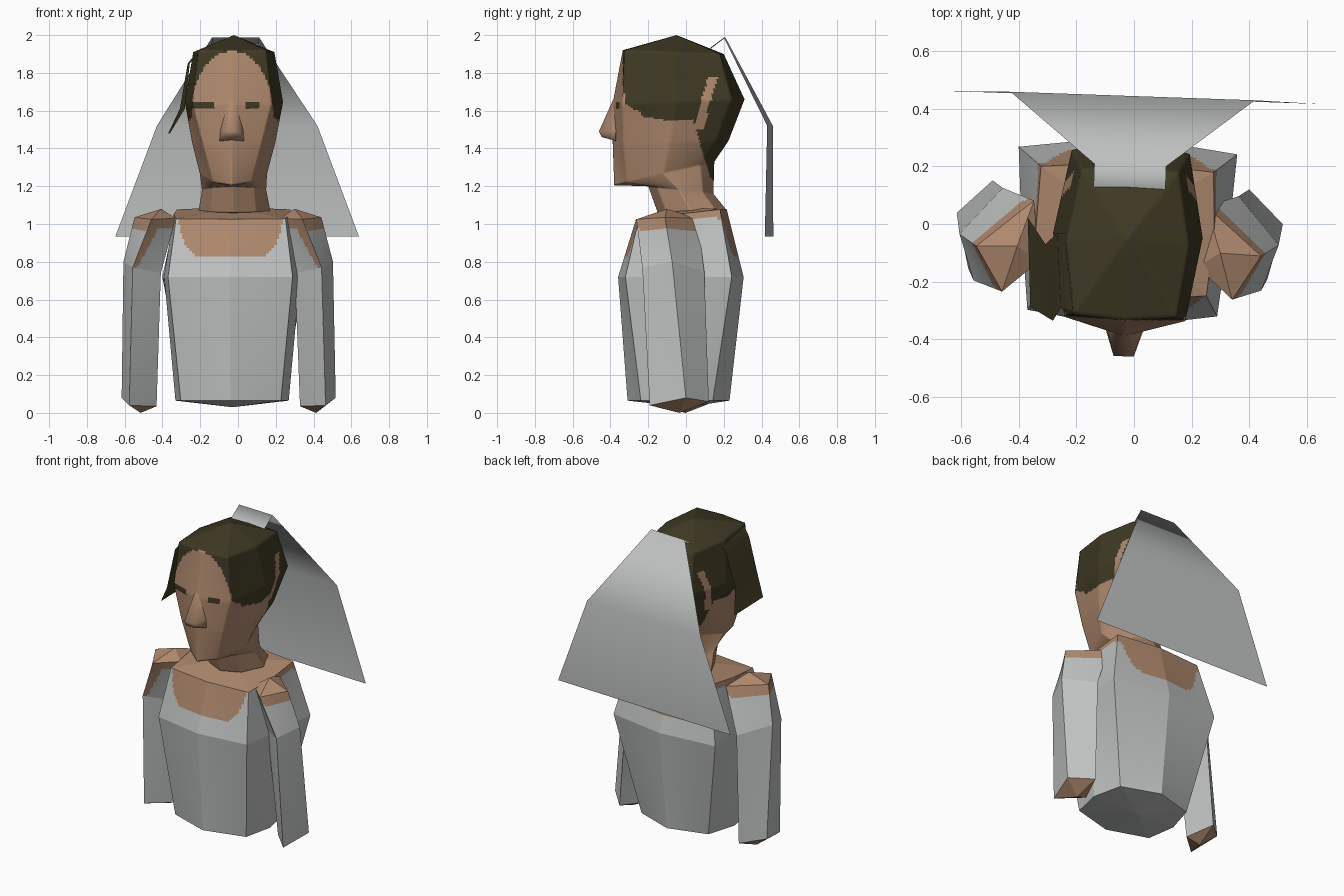
import bpy, bmesh, math
from mathutils import Matrix

if "Cube" in bpy.data.objects:
    bpy.data.objects.remove(bpy.data.objects["Cube"])

# whole bust is turned very slightly and set a little left of centre
PLACE = Matrix.Translation((-0.02, 0, 0)) @ Matrix.Rotation(math.radians(-2), 4, 'Z')


def material(name, rgb):
    m = bpy.data.materials.new(name)
    m.diffuse_color = (*rgb, 1)
    m.use_nodes = True
    m.node_tree.nodes["Principled BSDF"].inputs["Base Color"].default_value = m.diffuse_color
    return m


SKIN = material("skin", (0.43, 0.25, 0.155))
CLOTH = material("grey_cloth", (0.52, 0.535, 0.53))
HAIR = material("dark_hair", (0.05, 0.041, 0.017))


def finish(bm, name, mats, rule=None, smooth=None, cuts=0, closed=True):
    """Recalculate, optionally refine and paint by rule, then link the object."""
    if closed:
        bmesh.ops.recalc_face_normals(bm, faces=bm.faces[:])
    if cuts:
        bmesh.ops.subdivide_edges(bm, edges=bm.edges[:], cuts=cuts, use_grid_fill=True)
    if rule:
        bm.normal_update()
        for f in bm.faces:
            f.material_index = int(rule(f.calc_center_median(), f.normal))
    bm.transform(PLACE)
    me = bpy.data.meshes.new(name)
    bm.to_mesh(me)
    bm.free()
    for m in mats:
        me.materials.append(m)
    ob = bpy.data.objects.new(name, me)
    bpy.context.collection.objects.link(ob)
    if smooth:
        bpy.ops.object.select_all(action='DESELECT')
        bpy.context.view_layer.objects.active = ob
        ob.select_set(True)
        bpy.ops.object.shade_smooth_by_angle(angle=math.radians(smooth))
    return ob


def loft(rings, bottom, top):
    """Skin rings of points, closed with a low point at each end."""
    bm = bmesh.new()
    rows = [[bm.verts.new(p) for p in r] for r in rings]
    n = len(rows[0])
    for a, b in zip(rows, rows[1:]):
        for i in range(n):
            j = (i + 1) % n
            bm.faces.new((a[i], a[j], b[j], b[i]))
    for row, tip in ((rows[0], bottom), (rows[-1], top)):
        v = bm.verts.new(tip)
        for i in range(n):
            bm.faces.new((row[i], row[(i + 1) % n], v))
    return bm


def ring8(yf, yb, wf, ws, wb, zf, zb, bulge=0.05, cx=0):
    """Eight-sided ring: front/back depth, front/side/back half widths, tilt."""
    cf, cb = yf + bulge, yb - bulge
    pts = [(0, yf), (wf, cf), (ws, (cf + cb) / 2), (wb, cb),
           (0, yb), (-wb, cb), (-ws, (cf + cb) / 2), (-wf, cf)]
    return [(x + cx, y, zf + (zb - zf) * (y - yf) / (yb - yf)) for x, y in pts]


def sheet(rows, name, mat, smooth):
    """Open sheet through rows of two points."""
    bm = bmesh.new()
    vs = [[bm.verts.new(p) for p in r] for r in rows]
    for a, b in zip(vs, vs[1:]):
        bm.faces.new((a[0], a[1], b[1], b[0]))
    finish(bm, name, [mat], smooth=smooth, closed=False)


# torso with a low neckline front and back
def neckline(c, n):
    x = abs(c.x + 0.01)
    return c.z > 1.03 or n.z > 0.7 or (c.z > 0.82 + 0.2 * (x / 0.28) ** 6 and abs(n.y) > 0.5)


torso = loft([ring8(-0.31, 0.23, 0.265, 0.30, 0.25, 0.065, 0.065, 0.08, cx=-0.01),
              ring8(-0.36, 0.305, 0.33, 0.36, 0.38, 0.72, 0.72, cx=-0.01),
              ring8(-0.265, 0.215, 0.29, 0.31, 0.30, 1.025, 1.08, 0.025, cx=-0.01)],
             (-0.01, 0, 0.03), (-0.01, 0, 1.09))
finish(torso, "torso", [CLOTH, SKIN], neckline, cuts=19)

# arms: four-sided sleeves (front, outer, back, inner corner) with bare ends
ARM = [[(0.52, -0.175, 0.04), (0.567, 0.018, 0.08), (0.446, 0.135, 0.06), (0.38, -0.04, 0.035)],
       [(0.50, -0.215, 0.77), (0.555, -0.055, 0.80), (0.41, 0.11, 0.75), (0.355, -0.11, 0.74)],
       [(0.40, -0.25, 1.025), (0.495, -0.095, 1.035), (0.30, 0.07, 1.03), (0.275, -0.14, 1.03)]]

for s, side in ((1, "right"), (-1, "left")):
    rings = [[(s * x - 0.03, y, z) for x, y, z in ring] for ring in ARM]
    arm = loft(rings, (s * 0.465 - 0.03, -0.02, 0), (s * 0.353 - 0.03, -0.09, 1.08))
    finish(arm, side + "_arm", [CLOTH, SKIN],
           lambda c, n: c.z > 0.97 or n.z < -0.3, cuts=15)


# head and neck, with painted hair and eyes
def hair_rule(c, n):
    x, y, z = c
    if y < -0.29 and abs(z - 1.63) < 0.02 and (0.075 < x < 0.145 or -0.22 < x < -0.09):
        return True
    if y < -0.22 and (x / 0.215) ** 2 + ((z - 1.59) / 0.325) ** 2 < 1:
        return False
    ear = 0.085 + (z - 1.55) * 0.28
    if 1.5 < z < 1.78 and abs(y - ear) < 0.025 and abs(x) > 0.1:
        return False
    if z > 1.55 - 0.15 * min(0, y + 0.1):
        return True
    return z > 1.24 and y > 0.05 + (1.54 - z) * 0.27


head = loft([ring8(-0.15, 0.21, 0.12, 0.19, 0.13, 1.06, 1.08),
             ring8(-0.20, 0.145, 0.11, 0.17, 0.11, 1.20, 1.16),
             ring8(-0.38, 0.15, 0.10, 0.178, 0.11, 1.205, 1.33, 0.07),
             ring8(-0.388, 0.225, 0.155, 0.22, 0.16, 1.42, 1.44, 0.06),
             ring8(-0.39, 0.31, 0.21, 0.26, 0.205, 1.63, 1.66, 0.06),
             ring8(-0.335, 0.20, 0.18, 0.215, 0.17, 1.92, 1.90, 0.015)],
            (0, 0.03, 1.05), (0, -0.05, 2.0))
finish(head, "head_and_hair", [SKIN, HAIR], hair_rule, smooth=80, cuts=19)

# nose: small wedge
nose = bmesh.new()
for sx in (1, -1):
    for x, y, z in ((0.012, -0.385, 1.66), (0.035, -0.46, 1.49), (0.032, -0.445, 1.46),
                    (0.065, -0.37, 1.44), (0.06, -0.37, 1.50)):
        nose.verts.new((sx * x, y, z))
bmesh.ops.convex_hull(nose, input=nose.verts[:])
finish(nose, "nose", [SKIN], smooth=80)

# loose lock of hair hanging beside one temple
sheet([((-0.20, -0.04, 1.905), (-0.18, -0.31, 1.905)),
       ((-0.245, -0.04, 1.85), (-0.225, -0.30, 1.85)),
       ((-0.285, -0.08, 1.61), (-0.25, -0.345, 1.61)),
       ((-0.35, 0.01, 1.48), (-0.33, -0.30, 1.48))], "hair_lock", HAIR, 60)

# veil falling from the crown behind the head
sheet([((-w, y, z), (w, y, z)) for w, y, z in
       ((0.125, 0.09, 1.90), (0.125, 0.205, 1.987), (0.425, 0.445, 1.52), (0.645, 0.44, 0.935))],
      "veil", CLOTH, 120)
